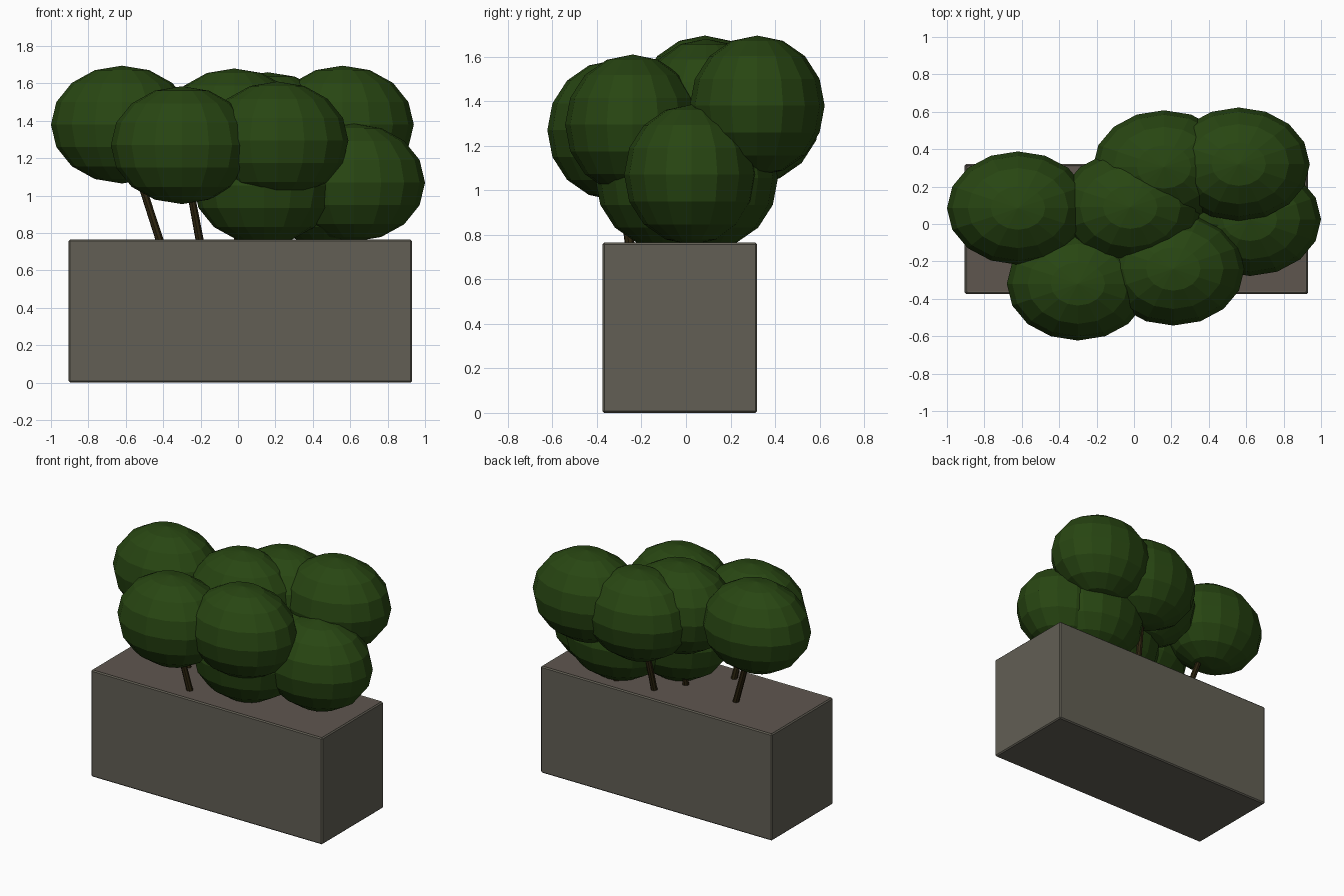
import bpy, bmesh
from mathutils import Vector

if "Cube" in bpy.data.objects:
    bpy.data.objects.remove(bpy.data.objects["Cube"])


def material(name, rgb):
    m = bpy.data.materials.new(name)
    m.diffuse_color = (*rgb, 1)
    m.use_nodes = True
    m.node_tree.nodes["Principled BSDF"].inputs["Base Color"].default_value = m.diffuse_color
    return m


STONE = material("grey_stone", (0.122, 0.114, 0.089))
SOIL = material("brown_soil", (0.114, 0.093, 0.078))
LEAF = material("dark_green_leaf", (0.021, 0.061, 0.006))
BARK = material("dark_bark", (0.026, 0.018, 0.005))


def finish(name, bm, *mats):
    me = bpy.data.meshes.new(name)
    bm.to_mesh(me)
    bm.free()
    for m in mats:
        me.materials.append(m)
    ob = bpy.data.objects.new(name, me)
    bpy.context.collection.objects.link(ob)
    return ob


# Planter box with softened edges and a soil panel inset in the top
X0, X1, Y0, Y1, TOP = -0.905, 0.93, -0.375, 0.32, 0.765
bm = bmesh.new()
bmesh.ops.create_cube(bm, size=1)
bmesh.ops.scale(bm, vec=(X1 - X0, Y1 - Y0, TOP), verts=bm.verts)
bmesh.ops.translate(bm, vec=((X0 + X1) / 2, (Y0 + Y1) / 2, TOP / 2), verts=bm.verts)
bmesh.ops.bevel(bm, geom=bm.edges[:], offset=0.008, segments=1, affect='EDGES')
bm.normal_update()
top = max(bm.faces, key=lambda f: f.calc_center_median().z)
bmesh.ops.inset_region(bm, faces=[top], thickness=0.008, depth=-0.003)
top.material_index = 1
finish("planter_box", bm, STONE, SOIL)


# Faceted oval crown
def crown(name, centre):
    bm = bmesh.new()
    bmesh.ops.create_uvsphere(bm, u_segments=16, v_segments=8, radius=1)
    bmesh.ops.scale(bm, vec=(0.38, 0.303, 0.315), verts=bm.verts)
    bmesh.ops.translate(bm, vec=centre, verts=bm.verts)
    finish(name, bm, LEAF)


# Slim leaning trunk between two points
def trunk(name, base, tip):
    base, tip = Vector(base), Vector(tip)
    axis = tip - base
    bm = bmesh.new()
    bmesh.ops.create_cone(bm, cap_ends=True, segments=8, radius1=0.022,
                          radius2=0.018, depth=axis.length)
    bmesh.ops.rotate(bm, matrix=axis.to_track_quat('Z', 'Y').to_matrix(), verts=bm.verts)
    bmesh.ops.translate(bm, vec=(base + tip) / 2, verts=bm.verts)
    finish(name, bm, BARK)


# Tall trees: crown centre and trunk foot
trees = {
    "left": ((-0.62, 0.085, 1.38), (-0.41, 0.03)),
    "front_left": ((-0.30, -0.32, 1.27), (-0.20, -0.25)),
    "front_right": ((0.21, -0.24, 1.295), (0.14, -0.17)),
    "back_right": ((0.56, 0.32, 1.38), (0.40, 0.20)),
    "back": ((0.16, 0.305, 1.345), (0.12, 0.18)),
    "middle": ((-0.02, 0.09, 1.365), (0.0, 0.0)),
}
for side, (centre, foot) in trees.items():
    crown(side + "_crown", centre)
    trunk(side + "_trunk", (*foot, TOP - 0.03), centre)

# Low bushes resting on the soil
crown("right_bush", (0.62, 0.025, 1.07))
crown("front_bush", (0.14, -0.105, 1.055))
crown("back_bush", (0.46, 0.11, 1.055))
